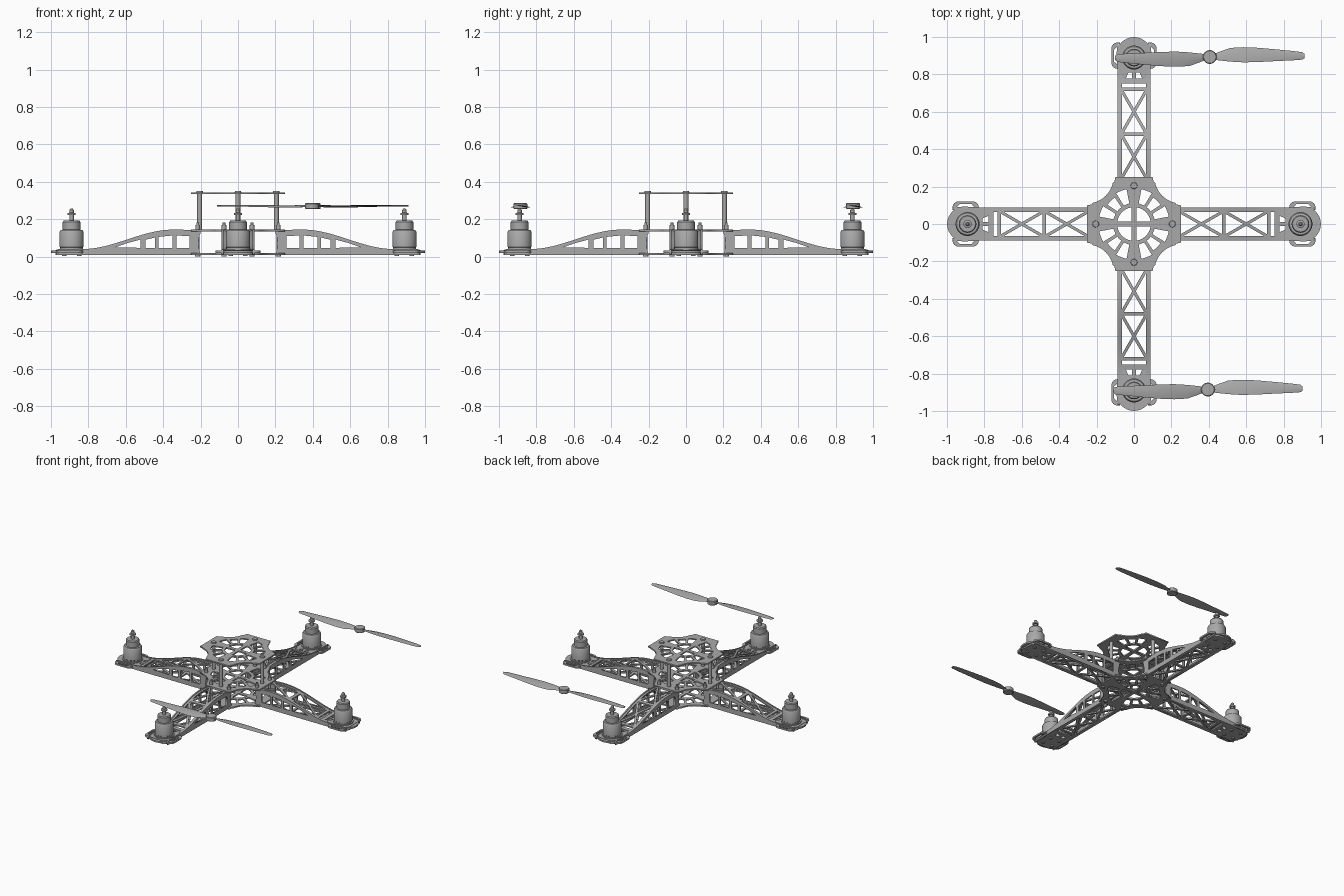
import bpy, bmesh, math
from mathutils import Matrix, Vector

cube = bpy.data.objects.get("Cube")
if cube:
    bpy.data.objects.remove(cube, do_unlink=True)

grey = bpy.data.materials.new("plain_grey")
grey.use_nodes = True
colour = (0.40, 0.40, 0.40, 1)
grey.diffuse_color = colour
grey.node_tree.nodes["Principled BSDF"].inputs["Base Color"].default_value = colour

SIDES = ("left", "back", "right", "front")


def add(name, mesh, loc=(0, 0, 0), rot=0):
    if not mesh.materials:
        mesh.materials.append(grey)
    ob = bpy.data.objects.new(name, mesh)
    ob.location, ob.rotation_euler.z = loc, rot
    bpy.context.collection.objects.link(ob)
    return ob


def around(name, mesh):
    """Place one mesh on all four arms."""
    for i, side in enumerate(SIDES):
        add(f"{side}_{name}", mesh, rot=i * math.pi / 2)


def to_mesh(bm, name):
    bmesh.ops.recalc_face_normals(bm, faces=bm.faces)
    me = bpy.data.meshes.new(name)
    bm.to_mesh(me)
    bm.free()
    return me


def sheet(bm, loops, thick, matrix):
    """Flat sheet with holes: the first loop is the outline."""
    cu = bpy.data.curves.new("outline", "CURVE")
    cu.dimensions, cu.fill_mode, cu.extrude = "2D", "BOTH", thick / 2
    for pts in loops:
        sp = cu.splines.new("POLY")
        sp.points.add(len(pts) - 1)
        for p, (x, y) in zip(sp.points, pts):
            p.co = (x, y, 0, 1)
        sp.use_cyclic_u = True
    ob = bpy.data.objects.new("outline", cu)
    bpy.context.collection.objects.link(ob)
    me = bpy.data.meshes.new_from_object(ob.evaluated_get(bpy.context.evaluated_depsgraph_get()))
    bpy.data.objects.remove(ob)
    me.transform(matrix)
    bm.from_mesh(me)
    bpy.data.meshes.remove(me)


def lathe(bm, profile, x=0, y=0, seg=32):
    """Closed turned solid from (radius, z) pairs."""
    rings = [[bm.verts.new((x + r * math.cos(a), y + r * math.sin(a), z))
              for a in (math.tau * i / seg for i in range(seg))] for r, z in profile]
    for lo, hi in zip(rings, rings[1:]):
        for i in range(seg):
            j = (i + 1) % seg
            bm.faces.new((lo[i], lo[j], hi[j], hi[i]))
    bm.faces.new(rings[0])
    bm.faces.new(rings[-1])


def smooth(mesh):
    """Round shading with sharp edges kept."""
    for p in mesh.polygons:
        p.use_smooth = True
    mesh.set_sharp_from_angle(angle=math.radians(35))
    return mesh


def arc(cx, cy, r, a, b, n):
    return [(cx + r * math.cos(math.radians(a + (b - a) * i / n)),
             cy + r * math.sin(math.radians(a + (b - a) * i / n))) for i in range(n + 1)]


def crest(x):
    """Height of the arm's upper edge."""
    if x < 0.34:
        return 0.145 - 0.5 * (0.34 - x) ** 2
    t = min((x - 0.34) / 0.5, 1)
    return 0.04 + 0.0525 * (1 + math.cos(math.pi * t))


def strip(bm, p, q, width, height, thick=0.01, n=8):
    """Bar from p to q that follows a height function."""
    p, q = Vector(p), Vector(q)
    side = Vector((-(q - p).y, (q - p).x)).normalized() * width / 2
    rows = []
    for i in range(n + 1):
        c = p.lerp(q, i / n)
        rows.append([bm.verts.new((*(c + s * side), height((c + s * side).x) - d))
                     for s, d in ((-1, thick), (1, thick), (1, 0), (-1, 0))])
    for a, b in zip(rows, rows[1:]):
        for i in range(4):
            j = (i + 1) % 4
            bm.faces.new((a[i], a[j], b[j], b[i]))
    bm.faces.new(rows[0])
    bm.faces.new(rows[-1])


# Arm walls with windows
xs = [0.2 + 0.03 * i for i in range(26)]
wall = [(0.97, 0.01), (0.2, 0.01), (0.215, 0.07)] + [(x, crest(x)) for x in xs] + [(0.97, 0.038)]
holes = [[(a, 0.045), (b, 0.045), (b, crest(b) - 0.032), (a, crest(a) - 0.032)]
         for a, b in ((0.26, 0.33), (0.35, 0.425), (0.445, 0.495))]
holes.append([(0.52, 0.047), (0.655, 0.05), (0.6, 0.07), (0.52, 0.092)])
bm = bmesh.new()
for s in (-1, 1):
    sheet(bm, [wall] + holes, 0.01, Matrix.Translation((0, s * 0.083, 0)) @ Matrix.Rotation(math.pi / 2, 4, "X"))
around("arm_walls", to_mesh(bm, "arm_walls"))

# Arm lattice: arched on top, flat below
bm = bmesh.new()
for height in (lambda x: crest(x) - 0.004, lambda x: 0.02):
    for s in (-1, 1):
        strip(bm, (0.2, s * 0.072), (0.8, s * 0.072), 0.018, height, n=20)
        for a, b in ((0.245, 0.475), (0.485, 0.715)):
            strip(bm, (a, -s * 0.066), (b, s * 0.066), 0.016, height)
    for x, w in ((0.235, 0.02), (0.48, 0.02), (0.72, 0.018), (0.765, 0.025)):
        strip(bm, (x, -0.08), (x, 0.08), w, height, n=1)
around("arm_lattice", to_mesh(bm, "arm_lattice"))

# Motor mount: floor with vents, round end and two open ears
bm = bmesh.new()
floor = [(0.76, -0.08), (0.95, -0.08), (0.975, -0.05), (0.975, 0.05), (0.95, 0.08), (0.76, 0.08)]
vents = [[(0.775, s * 0.012), (0.775, s * 0.045), (0.81, s * 0.03), (0.81, s * 0.012)] for s in (-1, 1)]
sheet(bm, [floor] + vents, 0.025, Matrix.Translation((0, 0, 0.0225)))
sheet(bm, [arc(0.905, 0, 0.094, -100, 100, 24)], 0.012, Matrix.Translation((0, 0, 0.026)))
for s in (-1, 1):
    ear = [(0.83, s * 0.075)] + arc(0.86, s * 0.09, 0.03, 180 * s, 90 * s, 6) \
        + arc(0.94, s * 0.09, 0.03, 90 * s, 0, 6) + [(0.97, s * 0.075)]
    slot = [(0.855, s * 0.09), (0.868, s * 0.108), (0.932, s * 0.108), (0.948, s * 0.09)]
    sheet(bm, [ear, slot], 0.012, Matrix.Translation((0, 0, 0.026)))
    for x in (0.85, 0.93):
        lathe(bm, [(0.012, 0.003), (0.012, 0.012)], x, s * 0.04, 12)
around("motor_mount", to_mesh(bm, "motor_mount"))

# Motor with stepped can, shaft and nut
bm = bmesh.new()
lathe(bm, [(0.07, 0.03), (0.07, 0.042), (0.062, 0.042), (0.062, 0.05), (0.064, 0.052), (0.064, 0.132),
           (0.058, 0.142), (0.047, 0.144), (0.047, 0.185), (0.042, 0.192), (0.012, 0.192), (0.012, 0.222),
           (0.022, 0.222), (0.022, 0.232), (0.012, 0.235), (0.012, 0.25), (0.006, 0.257)], 0.89)
around("motor", smooth(to_mesh(bm, "motor")))

# Hub plates: rounded cross outline with vents
outline, vents = [], []
for k in range(4):
    turn = Matrix.Rotation(k * math.pi / 2, 2)
    edge = [(0.25, -0.1), (0.25, 0.1), (0.225, 0.105)] + arc(0.25, 0.25, 0.14, 258, 192, 8) + [(0.105, 0.225)]
    outline += [tuple(turn @ Vector(p)) for p in edge]
    quarter = [(0.012, 0.012)] + arc(0, 0, 0.09, 9, 81, 8)
    slots = [arc(0, 0, 0.112, m - 8, m + 8, 4) + arc(0, 0, r, m + 9, m - 9, 4)
             for m, r in ((21, 0.19), (45, 0.175), (69, 0.19))]
    vents += [[tuple(turn @ Vector(p)) for p in h] for h in [quarter] + slots]
for name, z in (("bottom_plate", 0.015), ("middle_plate", 0.14), ("top_plate", 0.339)):
    bm = bmesh.new()
    sheet(bm, [outline] + vents, 0.01, Matrix.Translation((0, 0, z)))
    add(name, to_mesh(bm, name))

# Standoffs with screw heads, and the screws that clamp each arm
bm = bmesh.new()
lathe(bm, [(0.013, 0.14), (0.013, 0.344), (0.018, 0.344), (0.016, 0.352)], 0.205, 0, 16)
around("standoff", smooth(to_mesh(bm, "standoff")))
bm = bmesh.new()
for s in (-1, 1):
    lathe(bm, [(0.014, 0), (0.014, 0.01), (0.008, 0.01), (0.008, 0.145), (0.013, 0.145), (0.013, 0.168),
               (0.007, 0.17), (0.007, 0.182)], 0.215, s * 0.075, 12)
around("arm_screws", smooth(to_mesh(bm, "arm_screws")))

# Propeller: hub and two twisted blades
bm = bmesh.new()
lathe(bm, [(0.033, -0.016), (0.037, -0.012), (0.037, 0.012), (0.033, 0.016)], seg=24)
blade = [(0.02, 0.015, -0.015), (0.06, 0.03, -0.02), (0.11, 0.047, -0.026), (0.18, 0.05, -0.031),
         (0.26, 0.046, -0.03), (0.36, 0.036, -0.026), (0.45, 0.026, -0.023), (0.495, 0.02, -0.02), (0.507, 0.01, -0.012)]
for s in (-1, 1):
    rows = []
    for u, lead, trail in blade:
        tilt, mid = 0.22 * (1 - u / 0.55), (lead + trail) / 2
        rows.append([bm.verts.new((s * u, s * y, -y * tilt + d)) for y, d in
                     ((lead, 0), (mid, 0.006), (trail, 0), (mid, -0.002))])
    for a, b in zip(rows, rows[1:]):
        for i in range(4):
            j = (i + 1) % 4
            bm.faces.new((a[i], a[j], b[j], b[i]))
    bm.faces.new(rows[0])
    bm.faces.new(rows[-1])
propeller = smooth(to_mesh(bm, "propeller"))
add("back_propeller", propeller, (0.405, 0.893, 0.27), 0.012)
add("front_propeller", propeller, (0.395, -0.885, 0.27), 0.012)
